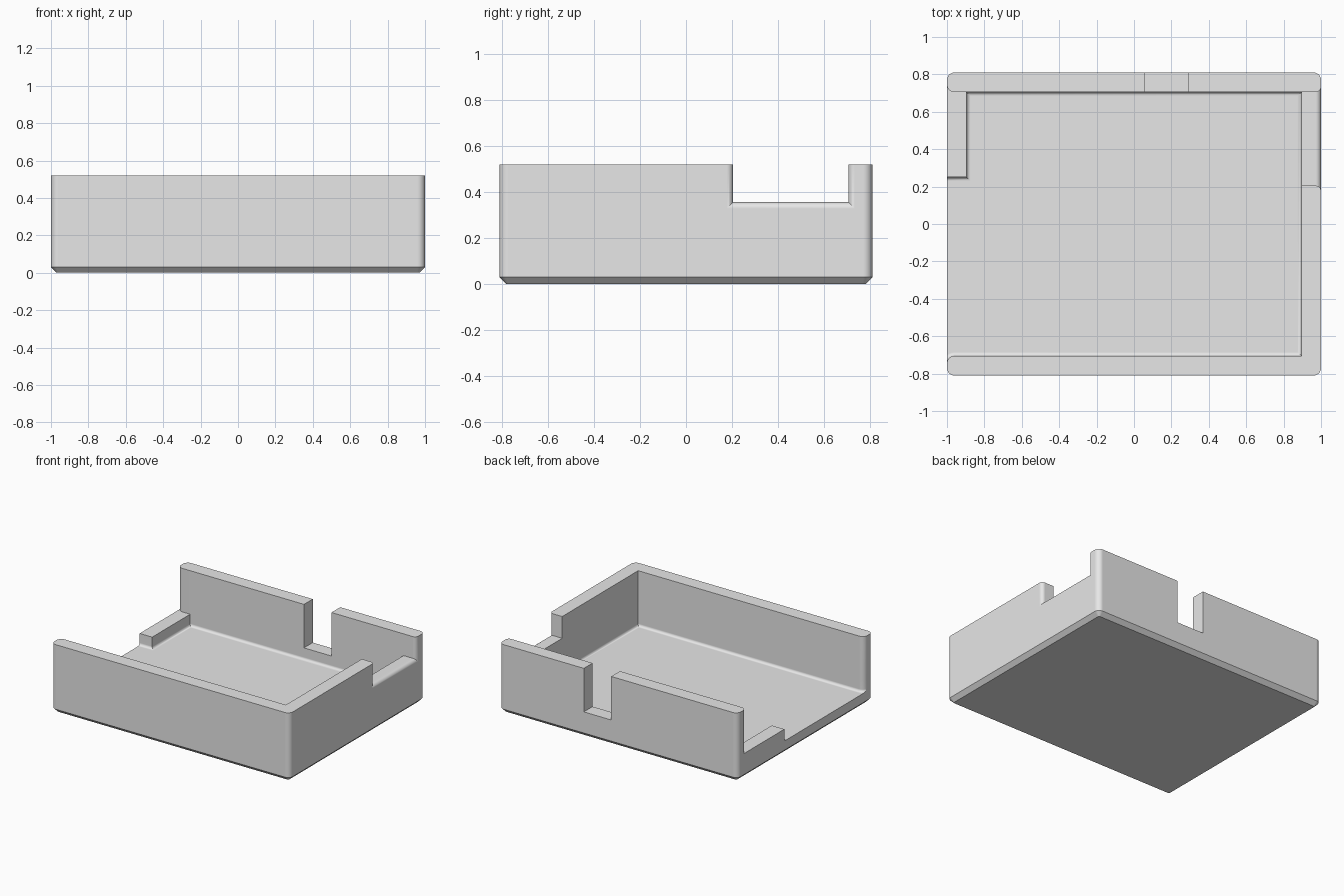
import bpy, bmesh, math

if "Cube" in bpy.data.objects:
    bpy.data.objects.remove(bpy.data.objects["Cube"], do_unlink=True)

# Main sizes
HX, HY, HEIGHT = 1.0, 0.81, 0.52
IX, IY = 0.895, 0.705          # inner wall faces
FLOOR, LOW = 0.10, 0.19        # floor top, low curb top
R, STEPS = 0.04, 6             # wall corner rounding
CURB_Y = 0.25
OUT = 1.2                      # cutter overshoot

grey = bpy.data.materials.new("light grey")
grey.use_nodes = True
grey.diffuse_color = (0.8, 0.8, 0.8, 1)
grey.node_tree.nodes["Principled BSDF"].inputs["Base Color"].default_value = (0.8, 0.8, 0.8, 1)


def make_object(name, bm):
    bmesh.ops.recalc_face_normals(bm, faces=bm.faces)
    mesh = bpy.data.meshes.new(name)
    bm.to_mesh(mesh)
    bm.free()
    mesh.materials.append(grey)
    ob = bpy.data.objects.new(name, mesh)
    bpy.context.collection.objects.link(ob)
    return ob


def arc(cx, cy, r, start, end):
    angles = [math.radians(start + (end - start) * i / STEPS) for i in range(STEPS + 1)]
    return [(cx + r * math.cos(a), cy + r * math.sin(a)) for a in angles]


def prism(name, outline, z0, z1, bevel=0, segments=1):
    """Upright prism with an optional bevel around its bottom."""
    bm = bmesh.new()
    base = bm.faces.new([bm.verts.new((x, y, z0)) for x, y in outline])
    side = bmesh.ops.extrude_face_region(bm, geom=[base], use_keep_orig=True)
    tops = [g for g in side["geom"] if isinstance(g, bmesh.types.BMVert)]
    bmesh.ops.translate(bm, verts=tops, vec=(0, 0, z1 - z0))
    bmesh.ops.recalc_face_normals(bm, faces=bm.faces)
    if bevel:
        rim = [e for e in bm.edges if all(abs(v.co.z - z0) < 1e-5 for v in e.verts)]
        bmesh.ops.bevel(bm, geom=rim, offset=bevel, segments=segments,
                        profile=0.5, affect='EDGES')
    return make_object(name, bm)


def flared_notch(name, x0, y0, y1, z0, r):
    """Side notch cutter that widens in a rounded lip at the outer face."""
    sections = [(x0, 0)]
    for i in range(STEPS + 1):
        a = math.radians(90 * i / STEPS)
        sections.append((HX - r + r * math.sin(a), r - r * math.cos(a)))
    sections.append((OUT, r))
    bm = bmesh.new()
    rings = [[bm.verts.new(p) for p in ((x, y0 - f, z0 - f), (x, y1 + f, z0 - f),
                                        (x, y1 + f, 1), (x, y0 - f, 1))]
             for x, f in sections]
    for a, b in zip(rings, rings[1:]):
        for i in range(4):
            j = (i + 1) % 4
            bm.faces.new((a[i], a[j], b[j], b[i]))
    bm.faces.new(rings[0])
    bm.faces.new(rings[-1])
    return make_object(name, bm)


# Tray block with rounded corners and a chamfered base
cx, cy = HX - R, HY - R
outline = (arc(cx, cy, R, 0, 90) + arc(-cx, cy, R, 90, 180)
           + arc(-cx, -cy, R, 180, 270) + arc(cx, -cy, R, 270, 360))
tray = prism("tray", outline, 0, HEIGHT, bevel=0.03)

# Rounded ends of the front and back walls at the open side
front_end = [(-OUT, -IY - R)] + arc(-HX + R, -IY - R, R, 180, 90)
back_end = [(x, -y) for x, y in reversed(front_end)]

# Cavity, open at one side beside the low curb, with a filleted floor
cavity = prism("cavity_cutter",
               front_end + [(IX, -IY), (IX, IY), (-IX, IY), (-IX, CURB_Y), (-OUT, CURB_Y)],
               FLOOR, 1, bevel=0.02, segments=4)
# Opening above the curb
opening = prism("opening_cutter", front_end + [(-0.8, -IY), (-0.8, IY)] + back_end, LOW, 1)
# Slot in the back wall
slot = prism("slot_cutter", [(0.06, 0.6), (0.29, 0.6), (0.29, 1), (0.06, 1)], LOW, 1)
# Wide notch in the side wall
notch = flared_notch("notch_cutter", 0.8, 0.205, IY, 0.355, 0.028)

bpy.context.view_layer.objects.active = tray
for cutter in (cavity, opening, slot, notch):
    cutter.hide_render = True
    mod = tray.modifiers.new(cutter.name, 'BOOLEAN')
    mod.operation = 'DIFFERENCE'
    mod.solver = 'EXACT'
    mod.object = cutter
    bpy.ops.object.modifier_apply(modifier=mod.name)
    bpy.data.objects.remove(cutter, do_unlink=True)

# Smooth fillets, crisp flat faces
bpy.ops.object.select_all(action='DESELECT')
tray.select_set(True)
bpy.ops.object.shade_smooth_by_angle(angle=math.radians(30))
weighted = tray.modifiers.new("weighted_normals", 'WEIGHTED_NORMAL')
weighted.keep_sharp = True
